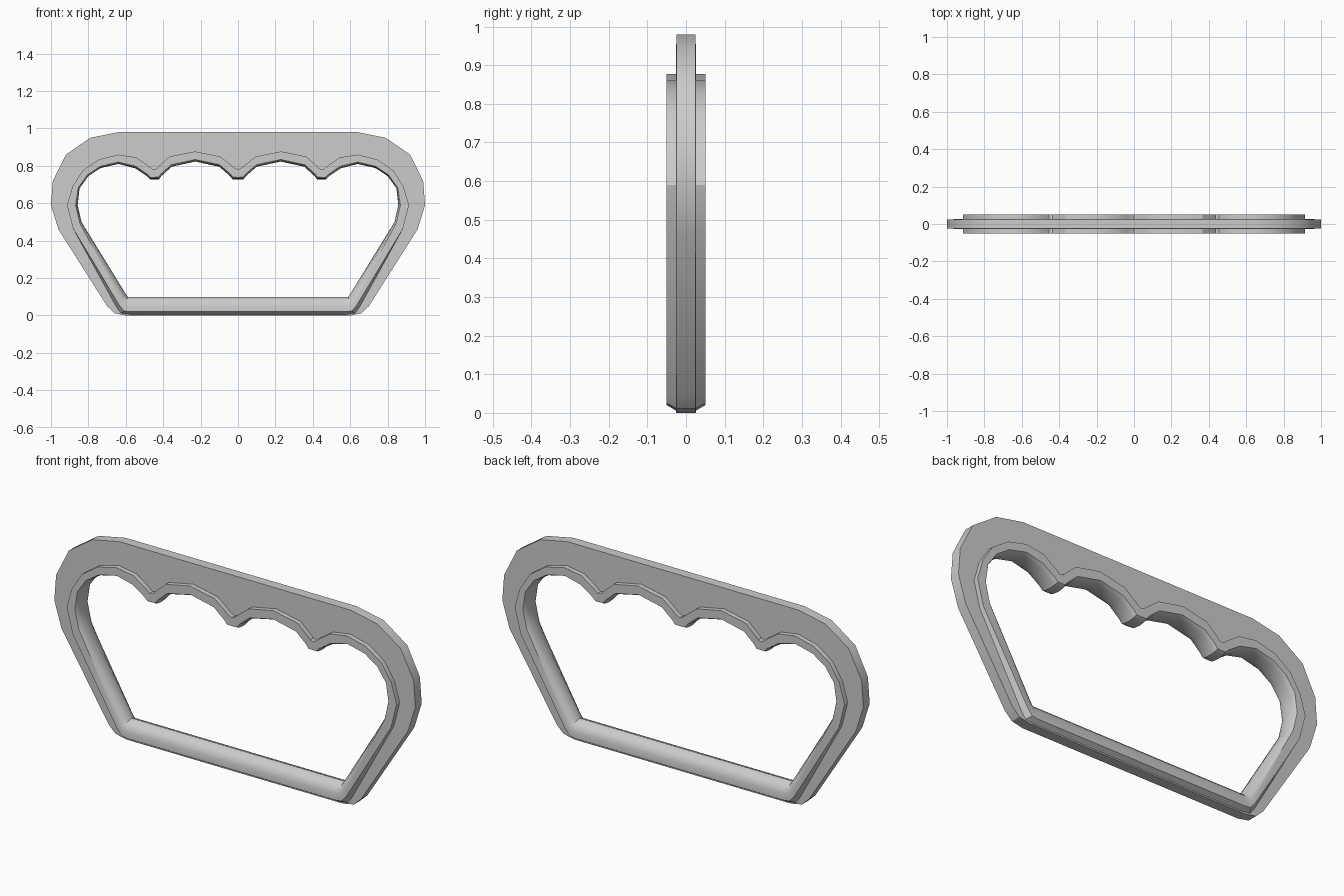
import bpy, bmesh, math

if "Cube" in bpy.data.objects:
    bpy.data.objects.remove(bpy.data.objects["Cube"])

# Half outlines (x, z), top centre clockwise to bottom: hole edge and raised rim edge
hole = [(0, .728), (.03, .728), (.042, .745), (.10, .795), (.228, .823), (.355, .795),
        (.41, .745), (.422, .728), (.47, .728), (.487, .745), (.55, .787), (.64, .81),
        (.735, .788), (.80, .745), (.847, .68), (.857, .59), (.837, .50),
        (.60, .115), (.59, .10), (.57, .10)]
rim = [(0, .78), (.02, .79), (.035, .803), (.095, .85), (.23, .877), (.365, .85),
       (.425, .797), (.435, .785), (.455, .78), (.475, .797), (.545, .845), (.64, .86),
       (.745, .834), (.83, .775), (.885, .69), (.914, .59), (.882, .465),
       (.635, .055), (.61, .025), (.575, .02)]
# Plate outline: straight top edge, then rounded shoulder and sloped side
plate = [(x, .98) for x, z in rim[:12]] + [
        (.79, .95), (.92, .86), (.99, .72), (1, .59), (.96, .46),
        (.70, .05), (.66, .012), (.60, 0)]
# Foot of the rim step, blending into the plate edge along the bottom bar
rim_foot = rim[:17] + [(.65, .045), (.625, .012), (.58, .006)]


def mix(a, b, t_top, t_bar):
    out = []
    for i, (p, q) in enumerate(zip(a, b)):
        t = t_bar if i >= 17 else t_top
        out.append((p[0] + (q[0] - p[0]) * t, p[1] + (q[1] - p[1]) * t))
    return out


# Cross-section rings on the back half, from plate edge round to the hole centre
half = [(plate, .025), (rim_foot, .026), (rim, .05),
        (mix(hole, rim, .2, .62), .05),
        (mix(hole, rim, .1, .30), .041),
        (mix(hole, rim, .04, .09), .024)]
section = half + [(hole, 0)] + [(o, -y) for o, y in reversed(half)]

# Loft the rings into one closed frame
bm = bmesh.new()
rings = []
for outline, y in section:
    full = outline + [(-x, z) for x, z in reversed(outline[1:])]
    rings.append([bm.verts.new((x, y, z)) for x, z in full])
n = len(rings[0])
for k, a in enumerate(rings):
    b = rings[(k + 1) % len(rings)]
    for i in range(n):
        j = (i + 1) % n
        bm.faces.new((a[i], a[j], b[j], b[i]))
bmesh.ops.recalc_face_normals(bm, faces=bm.faces)

mesh = bpy.data.meshes.new("finger_grip_handle")
bm.to_mesh(mesh)
bm.free()
obj = bpy.data.objects.new("finger_grip_handle", mesh)
bpy.context.collection.objects.link(obj)
bpy.context.view_layer.objects.active = obj
obj.select_set(True)
bpy.ops.object.shade_smooth_by_angle(angle=math.radians(30))
